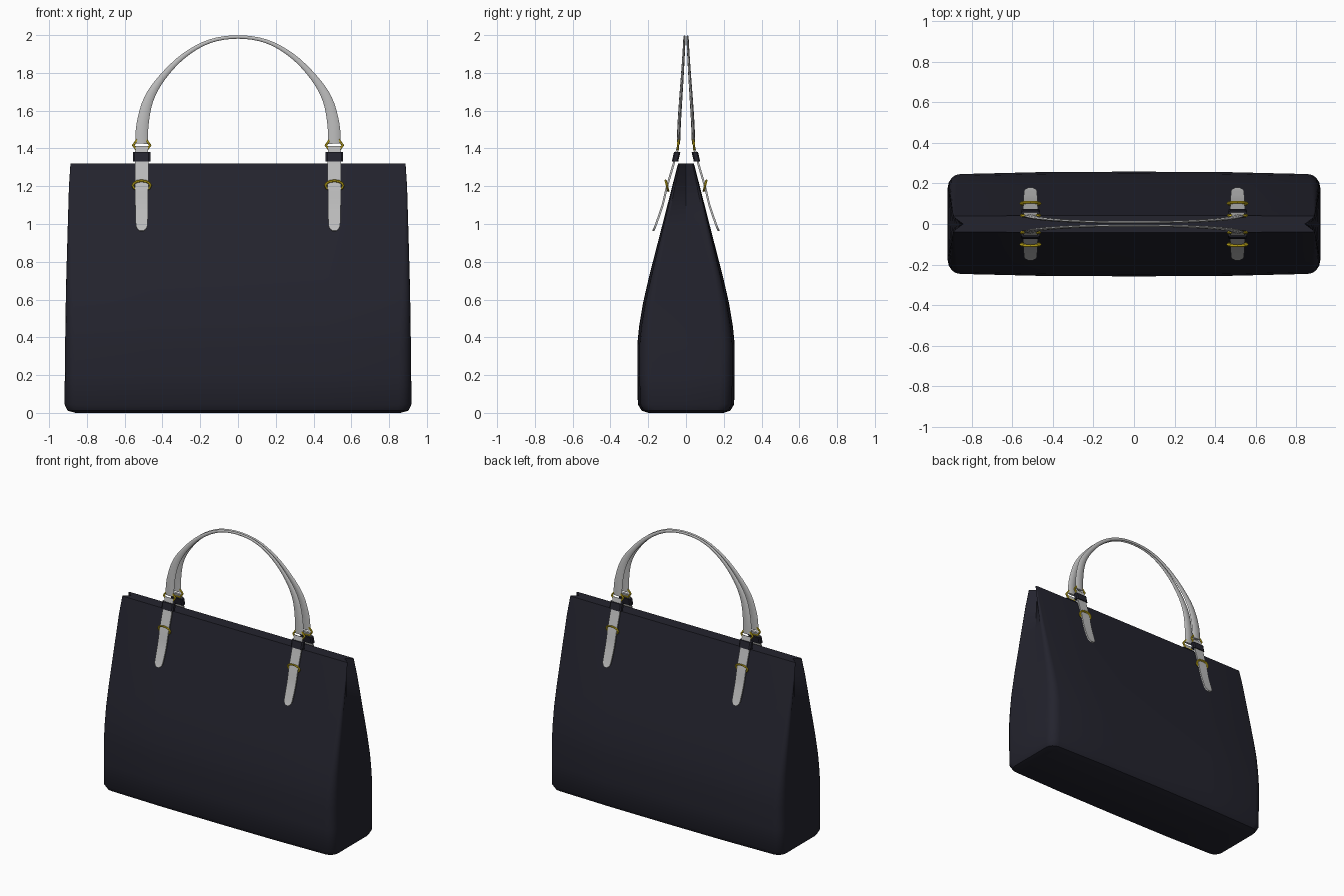
import bpy, bmesh, math
from mathutils import Vector

if "Cube" in bpy.data.objects:
    bpy.data.objects.remove(bpy.data.objects["Cube"])


def material(name, rgb):
    m = bpy.data.materials.new(name)
    m.diffuse_color = (*rgb, 1)
    m.use_nodes = True
    m.node_tree.nodes["Principled BSDF"].inputs["Base Color"].default_value = m.diffuse_color
    return m


NAVY = material("dark navy leather", (0.017, 0.017, 0.027))
GREY = material("light grey leather", (0.50, 0.50, 0.50))
GOLD = material("gold metal", (0.68, 0.50, 0.012))


def loft(name, rings, mat, closed=False, angle=35):
    """Skin a list of equal-length point rings."""
    bm = bmesh.new()
    vs = [[bm.verts.new(p) for p in r] for r in rings]
    n = len(rings[0])
    for i in range(len(vs) if closed else len(vs) - 1):
        a, b = vs[i], vs[(i + 1) % len(vs)]
        for j in range(n):
            k = (j + 1) % n
            bm.faces.new((a[j], a[k], b[k], b[j]))
    if not closed:
        bm.faces.new(vs[0])
        bm.faces.new(vs[-1])
    bmesh.ops.recalc_face_normals(bm, faces=bm.faces)
    me = bpy.data.meshes.new(name)
    bm.to_mesh(me)
    bm.free()
    me.materials.append(mat)
    ob = bpy.data.objects.new(name, me)
    bpy.context.collection.objects.link(ob)
    bpy.ops.object.select_all(action='DESELECT')
    ob.select_set(True)
    bpy.context.view_layer.objects.active = ob
    bpy.ops.object.shade_smooth_by_angle(angle=math.radians(angle))
    return ob


# Body: horizontal sections (z, half width, half depth, corner radius, gusset fold)
def section(z, X, Y, r, fold):
    bulge = 0.012 * min(1, Y / 0.2)
    q = [(0.0, Y), (0.5 * X, Y - bulge * 0.2)]
    for i in range(5):
        a = math.radians(90 - 22.5 * i)
        q.append((X - r + r * math.cos(a), Y - bulge - r + r * math.sin(a)))
    q.append((X - fold, 0.0))
    right = q + [(x, -y) for x, y in q[-2::-1]]
    left = [(-x, y) for x, y in right[-2:0:-1]]
    return [(x, y, z) for x, y in right + left]


levels = [(0.0, 0.86, 0.20, 0.05, 0), (0.012, 0.903, 0.235, 0.06, 0),
          (0.045, 0.918, 0.255, 0.065, 0), (0.2, 0.917, 0.258, 0.065, 0),
          (0.36, 0.915, 0.258, 0.06, 0.012), (0.46, 0.914, 0.248, 0.055, 0.02),
          (0.58, 0.912, 0.228, 0.045, 0.028), (0.72, 0.909, 0.196, 0.035, 0.034),
          (1.0, 0.901, 0.124, 0.02, 0.042), (1.2, 0.895, 0.073, 0.01, 0.045),
          (1.32, 0.887, 0.042, 0.006, 0.045)]
loft("bag_body", [section(*l) for l in levels], NAVY)


def smooth_path(pts, steps=5):
    """Catmull-Rom interpolation of tuples of any length."""
    P = [pts[0]] + pts + [pts[-1]]
    out = []
    for i in range(1, len(P) - 2):
        for s in range(steps):
            t = s / steps
            out.append([0.5 * (2 * b + (c - a) * t + (2 * a - 5 * b + 4 * c - d) * t * t
                        + (3 * b - a - 3 * c + d) * t ** 3)
                        for a, b, c, d in zip(*P[i - 1:i + 3])])
    return out + [list(pts[-1])]


# Handles: tapered flat straps arching over the bag (x, y, z, width, thickness)
half = [(0.51, 0.040, 1.425, 0.068, 0.018), (0.505, 0.036, 1.53, 0.064, 0.018),
        (0.473, 0.028, 1.66, 0.052, 0.017), (0.40, 0.020, 1.777, 0.036, 0.015),
        (0.285, 0.013, 1.892, 0.026, 0.013), (0.15, 0.009, 1.967, 0.020, 0.012),
        (0.0, 0.008, 1.99, 0.018, 0.012)]
arch = smooth_path(half + [(-p[0], *p[1:]) for p in half[-2::-1]], 4)


def handle(name, sy):
    rings = []
    for i, (x, y, z, w, t) in enumerate(arch):
        a, b = arch[max(i - 1, 0)], arch[min(i + 1, len(arch) - 1)]
        d = Vector((b[0] - a[0], 0, b[2] - a[2])).normalized()
        side = Vector((-d.z, 0, d.x))
        rings.append([Vector((x, sy * y, z)) + side * (w / 2 * math.cos(k * math.pi / 4))
                      + Vector((0, t / 2 * math.sin(k * math.pi / 4), 0)) for k in range(8)])
    loft(name, rings, GREY, angle=50)


# Tab straps: rounded lower tip, hanging just clear of the body (y, z, width)
tab = smooth_path([(0.174, 0.963, 0.022), (0.165, 0.982, 0.056), (0.151, 1.02, 0.064),
                   (0.124, 1.10, 0.068), (0.100, 1.20, 0.070), (0.065, 1.32, 0.072),
                   (0.043, 1.41, 0.066)], 3)


def tab_strap(name, cx, sy):
    rings = []
    for y, z, w in tab:
        rings.append([(cx + u * w / 2, sy * (y + v * 0.005), z + v * 0.002)
                      for u, v in ((-1, -1), (1, -1), (1, 1), (-1, 1))])
    loft(name, rings, GREY)


# Metal rings: elliptical loops with a round wire
def ring(name, c, rx, rz, wire, n, lean):
    rings = []
    for i in range(n):
        a = 2 * math.pi * i / n
        sec = []
        for j in range(6):
            b = 2 * math.pi * j / 6
            z = (rz + wire * math.cos(b)) * math.sin(a)
            sec.append((c[0] + (rx + wire * math.cos(b)) * math.cos(a),
                        c[1] + wire * math.sin(b) + lean * z, c[2] + z))
        rings.append(sec)
    loft(name, rings, GOLD, closed=True, angle=40)


# Keeper: dark leather band around the strap, leaning with it
def keeper(name, cx, sy):
    rings = [[(cx + u * 0.046, sy * (y + v * 0.017), z)
              for u, v in ((-1, -0.6), (-0.8, -1), (0.8, -1), (1, -0.6),
                           (1, 0.6), (0.8, 1), (-0.8, 1), (-1, 0.6))]
             for y, z in ((0.058, 1.332), (0.047, 1.38))]
    loft(name, rings, NAVY)


for sy, face in ((-1, "front"), (1, "back")):
    handle(face + "_handle", sy)
    for cx, side in ((-0.51, "left"), (0.51, "right")):
        tag = f"{face}_{side}_"
        tab_strap(tag + "tab_strap", cx, sy)
        keeper(tag + "keeper", cx, sy)
        ring(tag + "handle_ring", (cx, sy * 0.042, 1.417), 0.045, 0.035, 0.007, 6, -0.1 * sy)
        ring(tag + "strap_ring", (cx, sy * 0.101, 1.203), 0.047, 0.026, 0.007, 12, 0.25 * sy)
